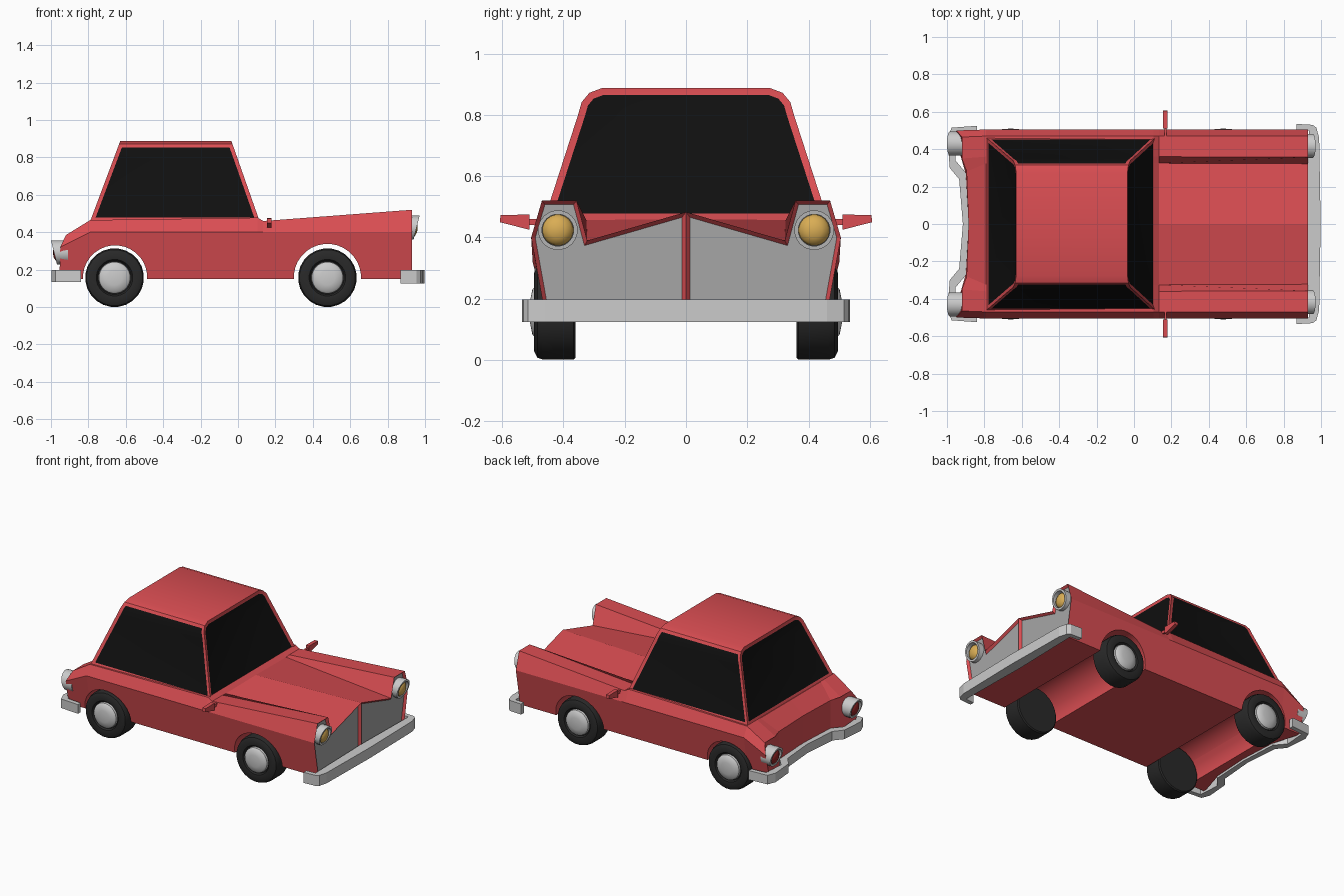
import bpy, bmesh, math
from mathutils import Vector

if "Cube" in bpy.data.objects:
    bpy.data.objects.remove(bpy.data.objects["Cube"])


def material(name, rgb):
    m = bpy.data.materials.new(name)
    m.diffuse_color = (*rgb, 1)
    m.use_nodes = True
    m.node_tree.nodes["Principled BSDF"].inputs["Base Color"].default_value = m.diffuse_color
    return m


RED = material("red paint", (0.70, 0.075, 0.085))
GLASS = material("dark glass", (0.005, 0.005, 0.005))
RUBBER = material("rubber", (0.022, 0.022, 0.022))
GRILLE = material("grille grey", (0.38, 0.38, 0.38))
AMBER = material("amber lens", (0.70, 0.42, 0.09))
TAIL = material("tail lens", (0.30, 0.02, 0.02))


def finish(name, bm, mats=(), smooth=None):
    bmesh.ops.recalc_face_normals(bm, faces=bm.faces)
    me = bpy.data.meshes.new(name)
    bm.to_mesh(me)
    bm.free()
    for m in mats:
        me.materials.append(m)
    if smooth:
        for p in me.polygons:
            p.use_smooth = True
        me.set_sharp_from_angle(angle=math.radians(smooth))
    ob = bpy.data.objects.new(name, me)
    bpy.context.collection.objects.link(ob)
    return ob


def prism(name, pts, place, lo, hi, mats=()):
    """Outline pts, placed in space by place(a, b, t), between t=lo and t=hi."""
    bm = bmesh.new()
    a, b = [[bm.verts.new(place(*p, t)) for p in pts] for t in (lo, hi)]
    bm.faces.new(a)
    bm.faces.new(b)
    for i in range(len(pts)):
        j = (i + 1) % len(pts)
        bm.faces.new((a[i], a[j], b[j], b[i]))
    return finish(name, bm, mats)


def lathe(name, profile, centre, axis, segs, mats=(), tilt=0.0, closed=False):
    """Profile of (radius, distance along axis); tilt shears the far end with height."""
    bm = bmesh.new()
    axis, centre = Vector(axis), Vector(centre)
    q = axis.to_track_quat('Z', 'Y')
    rings = []
    for r, d in profile:
        ring = []
        for i in range(segs if r else 1):
            t = 2 * math.pi * (i + 0.5) / segs
            v = q @ Vector((r * math.cos(t), r * math.sin(t), d))
            if d > 0.02:
                v += axis * tilt * v.z
            ring.append(bm.verts.new(centre + v))
        rings.append(ring)
    for a, b in zip(rings, rings[1:] + (rings[:1] if closed else [])):
        for i in range(segs):
            j = (i + 1) % segs
            f = [a[i % len(a)], a[j % len(a)], b[j % len(b)], b[i % len(b)]]
            bm.faces.new(list(dict.fromkeys(f)))
    return finish(name, bm, mats, 35)


# Body: half cross-sections lofted along x, then mirrored
def section(x, zfin, yin, zgut, zmid):
    return [(x, 0, .15), (x, .30, .15), (x, .46, .15), (x, .505, .40),
            (x, .47, zfin), (x, yin, zfin), (x, yin - .035, zgut), (x, 0, zmid)]


stations = [
    section(.93, .52, .357, .39, .483),
    section(.135, .46, .36, .457, .46),
    section(.105, .478, .36, .478, .478),
    section(-.79, .465, .36, .465, .465),
    [(-.885, 0, .15), (-.90, .27, .15), (-.955, .46, .15), (-.95, .50, .32),
     (-.92, .465, .385), (-.92, .35, .385), (-.895, .28, .383), (-.885, 0, .383)],
]
bm = bmesh.new()
rows = [[bm.verts.new(p) for p in s] for s in stations]
for a, b in zip(rows, rows[1:]):
    for i in range(7):
        bm.faces.new((a[i], a[i + 1], b[i + 1], b[i]))
r = rows[-1]
bm.faces.new((r[0], r[1], r[6], r[7]))
bm.faces.new(r[1:7])
# recessed grille
front = bm.faces.new(rows[0])
bm.normal_update()
bmesh.ops.inset_individual(bm, faces=[front], thickness=.013, use_even_offset=True)
front.material_index = 1
for v in front.verts:
    v.co.x -= .015
body = finish("body", bm, (RED, GRILLE))
mir = body.modifiers.new("mirror", 'MIRROR')
mir.use_axis = (False, True, False)

# Wheel arches cut right through the body
for x, rad in ((.478, .18), (-.657, .172)):
    cut = lathe("arch_cutter", [(0, -.7), (rad, -.7), (rad, .7), (0, .7)],
                (x, 0, .158), (0, 1, 0), 32, (RED,))
    cut.hide_render = True
    cut.hide_set(True)
    mod = body.modifiers.new("arch", 'BOOLEAN')
    mod.object, mod.operation, mod.solver = cut, 'DIFFERENCE', 'EXACT'
bpy.context.view_layer.objects.active = body
body.select_set(True)
for mod in list(body.modifiers):
    bpy.ops.object.modifier_apply(modifier=mod.name)
for ob in [o for o in bpy.data.objects if o.name.startswith("arch_cutter")]:
    bpy.data.objects.remove(ob)

# Cabin: rounded cross-section between sloping front and rear screens
half = [(.462, .46), (.352, .80), (.340, .842), (.315, .872), (.275, .887)]
outline = half + [(-y, z) for y, z in reversed(half)]
bm = bmesh.new()
ends = []
for base, top in ((.115, -.035), (-.79, -.63)):
    ends.append([bm.verts.new((base + (top - base) * (z - .46) / .427, y, z))
                 for y, z in outline])
a, b = ends
screens = [bm.faces.new(a), bm.faces.new(b)]
n = len(outline)
walls = [bm.faces.new((a[i], a[(i + 1) % n], b[(i + 1) % n], b[i])) for i in range(n)]
bmesh.ops.recalc_face_normals(bm, faces=bm.faces)
# windows set into thin frames
bmesh.ops.inset_individual(bm, faces=screens, thickness=.022, depth=-.006,
                           use_even_offset=True)
sides = [walls[0:3], walls[6:9]]
for side in sides:
    bmesh.ops.inset_region(bm, faces=side, thickness=.02, depth=-.005,
                           use_even_offset=True, use_boundary=True)
for f in screens + sides[0] + sides[1]:
    f.material_index = 1
finish("cabin", bm, (RED, GLASS), 32)

# Bumpers from half outlines in plan
front_half = [(.998, 0), (.99, .46), (.975, .515), (.955, .53), (.87, .535),
              (.87, .505), (.935, .50), (.925, 0)]
rear_half = [(-.915, 0), (-.935, .24), (-.985, .30), (-.998, .46), (-.975, .515),
             (-.84, .525), (-.84, .495), (-.945, .485), (-.955, .34), (-.895, .27), (-.88, 0)]
for name, pts, lo in (("front_bumper", front_half, .125), ("rear_bumper", rear_half, .135)):
    full = pts + [(x, -y) for x, y in reversed(pts[1:-1])]
    prism(name, full, lambda a, b, t: (a, b, t), lo, .197)

tyre = [(0, -.135), (.15, -.135), (.157, -.128), (.157, -.03), (.15, -.01),
        (.13, 0), (.098, -.004), (.09, -.018), (0, -.018)]
hub = [(.086, -.02), (.084, -.004), (.074, .006), (.04, .013), (0, .015)]
rim = [(.065, -.04), (.065, .035), (.052, .035), (.052, -.04)]
lens = [(.051, -.02), (.051, .012), (.044, .026), (.026, .037), (0, .041)]
for s, side in ((1, "left"), (-1, "right")):
    # Wheels
    for x, end in ((.478, "front"), (-.66, "rear")):
        c = (x, s * .495, .157)
        lathe(f"{end}_{side}_tyre", tyre, c, (0, s, 0), 24, (RUBBER,))
        lathe(f"{end}_{side}_hubcap", hub, c, (0, s, 0), 24)
    # Hooded headlights and tail lights
    for name, c, d, m in (("headlight", (.92, s * .418, .424), 1, AMBER),
                          ("tail_light", (-.949, s * .43, .292), -1, TAIL)):
        lathe(f"{side}_{name}_rim", rim, c, (d, 0, 0), 20, tilt=.25, closed=True)
        lathe(f"{side}_{name}_lens", lens, c, (d, 0, 0), 20, (m,))
    # Door mirrors
    prism(f"{side}_door_mirror",
          [(.51, .475), (.605, .473), (.607, .45), (.51, .425)],
          lambda a, b, t, s=s: (t, s * a, b), .155, .18, (RED,))
    prism(f"{side}_mirror_stem",
          [(.46, .46), (.515, .46), (.515, .44), (.46, .44)],
          lambda a, b, t, s=s: (t, s * a, b), .162, .174, (RED,))
